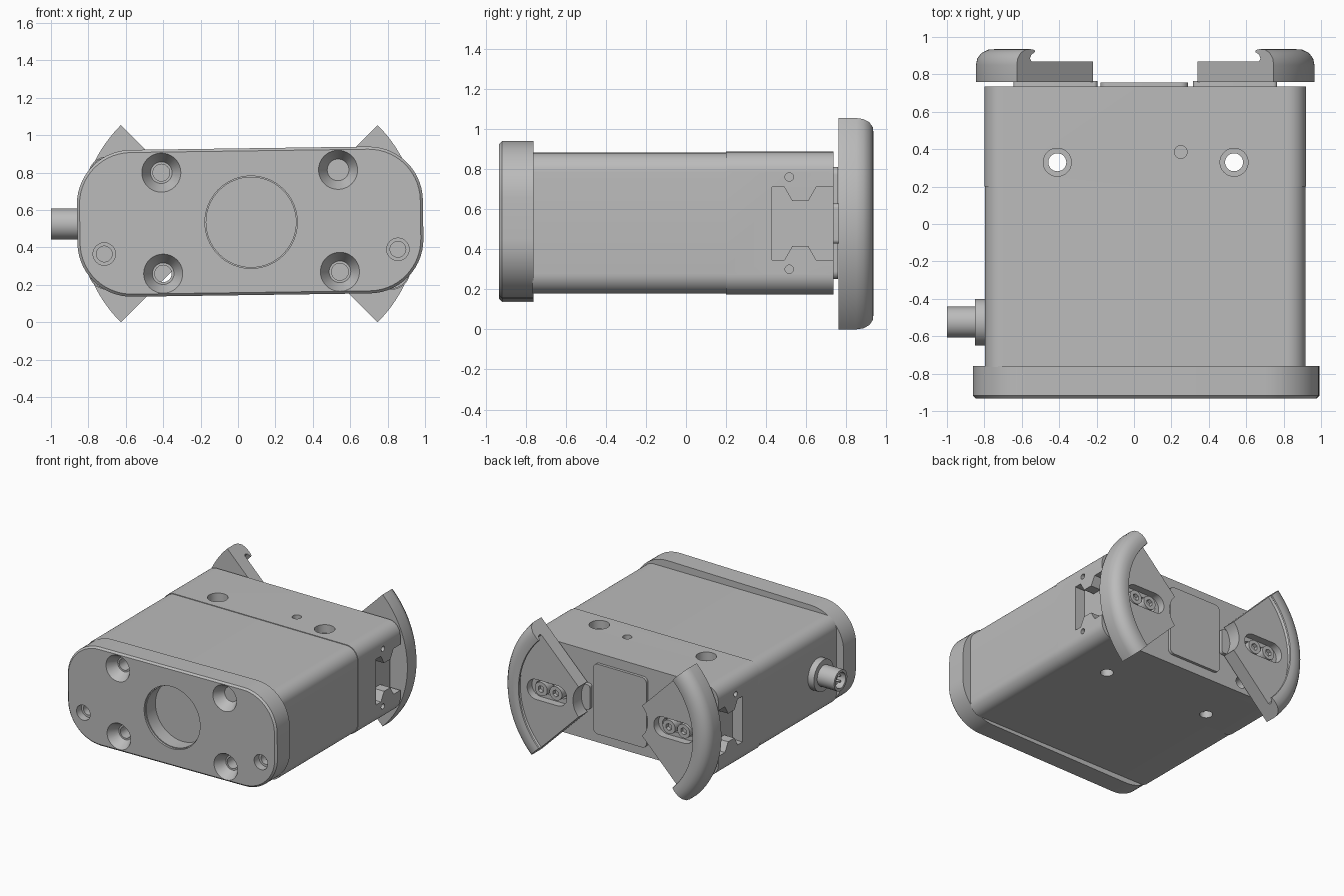
import bpy, bmesh, math
from mathutils import Vector

old = bpy.data.objects.get("Cube")
if old:
    bpy.data.objects.remove(old, do_unlink=True)

grey = bpy.data.materials.new("satin grey")
grey.use_nodes = True
grey.diffuse_color = (0.5, 0.5, 0.5, 1)
grey.node_tree.nodes["Principled BSDF"].inputs["Base Color"].default_value = (0.5, 0.5, 0.5, 1)

CX, CZ = 0.06, 0.53


def finish(name, bm):
    bmesh.ops.recalc_face_normals(bm, faces=bm.faces)
    mesh = bpy.data.meshes.new(name)
    bm.to_mesh(mesh)
    bm.free()
    mesh.materials.append(grey)
    ob = bpy.data.objects.new(name, mesh)
    bpy.context.collection.objects.link(ob)
    return ob


def loft(name, rings):
    """Skin a series of equal-length closed rings and cap both ends."""
    bm = bmesh.new()
    loops = [[bm.verts.new(p) for p in ring] for ring in rings]
    for a, b in zip(loops, loops[1:]):
        for i in range(len(a)):
            j = (i + 1) % len(a)
            bm.faces.new((a[i], a[j], b[j], b[i]))
    bm.faces.new(loops[0])
    bm.faces.new(loops[-1])
    return finish(name, bm)


def prism_y(name, pts, y0, y1):
    return loft(name, [[(x, y, z) for x, z in pts] for y in (y0, y1)])


def cyl(name, p0, p1, r0, r1=None, seg=40):
    p0, p1 = Vector(p0), Vector(p1)
    bm = bmesh.new()
    bmesh.ops.create_cone(bm, cap_ends=True, segments=seg, radius1=r0,
                          radius2=r0 if r1 is None else r1, depth=(p1 - p0).length)
    q = (p1 - p0).to_track_quat('Z', 'Y')
    for v in bm.verts:
        v.co = q @ v.co + (p0 + p1) / 2
    return finish(name, bm)


def rounded(cx, cz, w, h, r, n=10, tilt=0):
    pts = []
    for k, (sx, sz) in enumerate([(1, 1), (-1, 1), (-1, -1), (1, -1)]):
        for i in range(n + 1):
            a = math.pi / 2 * (k + i / n)
            x = sx * (w / 2 - r) + r * math.cos(a)
            z = sz * (h / 2 - r) + r * math.sin(a)
            pts.append((cx + x * math.cos(tilt) - z * math.sin(tilt),
                        cz + x * math.sin(tilt) + z * math.cos(tilt)))
    return pts


def cut(ob, cutters):
    bpy.context.view_layer.objects.active = ob
    for c in cutters:
        c.hide_render = True
        m = ob.modifiers.new("cut", 'BOOLEAN')
        m.operation = 'DIFFERENCE'
        m.solver = 'EXACT'
        m.object = c
        bpy.ops.object.modifier_apply(modifier=m.name)
        bpy.data.objects.remove(c, do_unlink=True)


parts = []
bolts = [(-0.41, 0.80), (0.535, 0.815), (-0.40, 0.26), (0.545, 0.27)]
small_bolts = [(-0.72, 0.68), (0.85, 0.70), (-0.715, 0.365), (0.855, 0.39)]


def bores(y0, y1):
    return [cyl("bore", (x, y0, z), (x, y1, z), 0.045) for x, z in bolts]


# Front plate: slightly tilted, chamfered at its front edge
rings = []
for y, inset in ((-0.932, 0.014), (-0.918, 0), (-0.76, 0)):
    outline = rounded(0.065, 0.538, 1.85 - 2 * inset, 0.785 - 2 * inset, 0.29 - inset, 14, 0.014)
    rings.append([(x, y, z) for x, z in outline])
plate = loft("front_plate", rings)
cutters = [cyl("window", (0.07, -1, 0.535), (0.07, -0.8, 0.535), 0.24, seg=64),
           cyl("window_lip", (0.07, -1, 0.535), (0.07, -0.915, 0.535), 0.247, seg=64)]
for x, z in bolts:
    cutters.append(cyl("countersink", (x, -0.933, z), (x, -0.85, z), 0.105, 0.058))
for x, z in small_bolts:
    cutters.append(cyl("pocket", (x, -1, z), (x, -0.87, z), 0.06))
    cutters.append(cyl("pilot", (x, -1, z), (x, -0.82, z), 0.042))
cut(plate, cutters + bores(-1, -0.7))
parts.append(plate)

# Housing: long front section and slightly taller rear section
front = prism_y("housing_front", rounded(CX, CZ, 1.715, 0.702, 0.1), -0.765, 0.2)
cut(front, bores(-0.8, 0.3))
rear = prism_y("housing_rear", rounded(CX, CZ, 1.72, 0.712, 0.1), 0.2, 0.735)
cutters = bores(0.1, 0.8)
for x in (-0.41, 0.535):
    cutters.append(cyl("through", (x, 0.33, 0), (x, 0.33, 1), 0.048))
    for z0, z1 in ((0, 0.24), (0.82, 1)):
        cutters.append(cyl("counterbore", (x, 0.33, z0), (x, 0.33, z1), 0.075))
for z0, z1 in ((0, 0.25), (0.81, 1)):
    cutters.append(cyl("locating_hole", (0.25, 0.385, z0), (0.25, 0.385, z1), 0.034))

# Side notches with inward teeth, and their small screw holes
upper = [(0.43, 0.71), (0.49, 0.71), (0.53, 0.64), (0.61, 0.64), (0.65, 0.71), (0.8, 0.71)]
notch = upper + [(y, 2 * 0.5275 - z) for y, z in reversed(upper)]
for s in (-1, 1):
    xa, xb = CX + s * 0.77, CX + s * 0.95
    cutters.append(loft("notch", [[(x, y, z) for y, z in notch] for x in (xa, xb)]))
    for z in (0.30, 0.76):
        cutters.append(cyl("side_hole", (xa, 0.515, z), (xb, 0.515, z), 0.021, seg=20))
cut(rear, cutters)
parts += [front, rear]

# Cover plate in the middle of the back
parts.append(prism_y("back_cover", rounded(0.055, CZ, 0.47, 0.56, 0.04), 0.73, 0.757))

# Fan brackets with hooked rims, sliders and clamp screws
profile = [(0.17, 0.76), (0.745, 0.76), (0.745, 0.85), (0.738, 0.885), (0.715, 0.915),
           (0.68, 0.932), (0.64, 0.935), (0.61, 0.93), (0.606, 0.92), (0.635, 0.905),
           (0.645, 0.885), (0.635, 0.87), (0.17, 0.87)]
for side, s in (("right", -1), ("left", 1)):
    apex = CX + s * 0.16
    rings = []
    for i in range(41):
        a = math.radians(-45 + 90 * i / 40)
        rings.append([(apex + s * r * math.cos(a), y, 0.527 + r * math.sin(a)) for r, y in profile])
    fan = loft(side + "_fan_bracket", rings)
    mid = apex + s * 0.4
    cut(fan, [prism_y("recess", rounded(mid, 0.527, 0.35, 0.16, 0.0798), 0.81, 0.9),
              prism_y("slot", rounded(mid, 0.527, 0.28, 0.09, 0.0448), 0.7, 0.85)])
    parts.append(fan)
    parts.append(prism_y(side + "_slider",
                         rounded(apex + s * 0.32, 0.527, 0.45, 0.2, 0.02), 0.7, 0.765))
    for k, r in enumerate((0.34, 0.47)):
        x = apex + s * r
        screw = cyl(f"{side}_clamp_screw_{k + 1}", (x, 0.76, 0.527), (x, 0.845, 0.527), 0.055)
        cut(screw, [cyl("socket", (x, 0.815, 0.527), (x, 0.9, 0.527), 0.028, seg=6)])
        parts.append(screw)

# Cable connector on the right side
Y, Z = -0.525, 0.525
parts.append(cyl("connector_flange", (-0.78, Y, Z), (-0.85, Y, Z), 0.125))
barrel = cyl("connector_barrel", (-0.8, Y, Z), (-1, Y, Z), 0.083)
cut(barrel, [cyl("socket", (-0.9, Y, Z), (-1.1, Y, Z), 0.062)])
parts.append(barrel)
for i in range(4):
    a = math.pi / 4 + i * math.pi / 2
    y, z = Y + 0.032 * math.cos(a), Z + 0.032 * math.sin(a)
    parts.append(cyl(f"connector_pin_{i + 1}", (-0.89, y, z), (-0.98, y, z), 0.009, seg=12))

# Smooth curved surfaces while keeping edges crisp
bpy.ops.object.select_all(action='DESELECT')
for ob in parts:
    ob.select_set(True)
bpy.context.view_layer.objects.active = parts[0]
bpy.ops.object.shade_smooth_by_angle(angle=math.radians(30))
